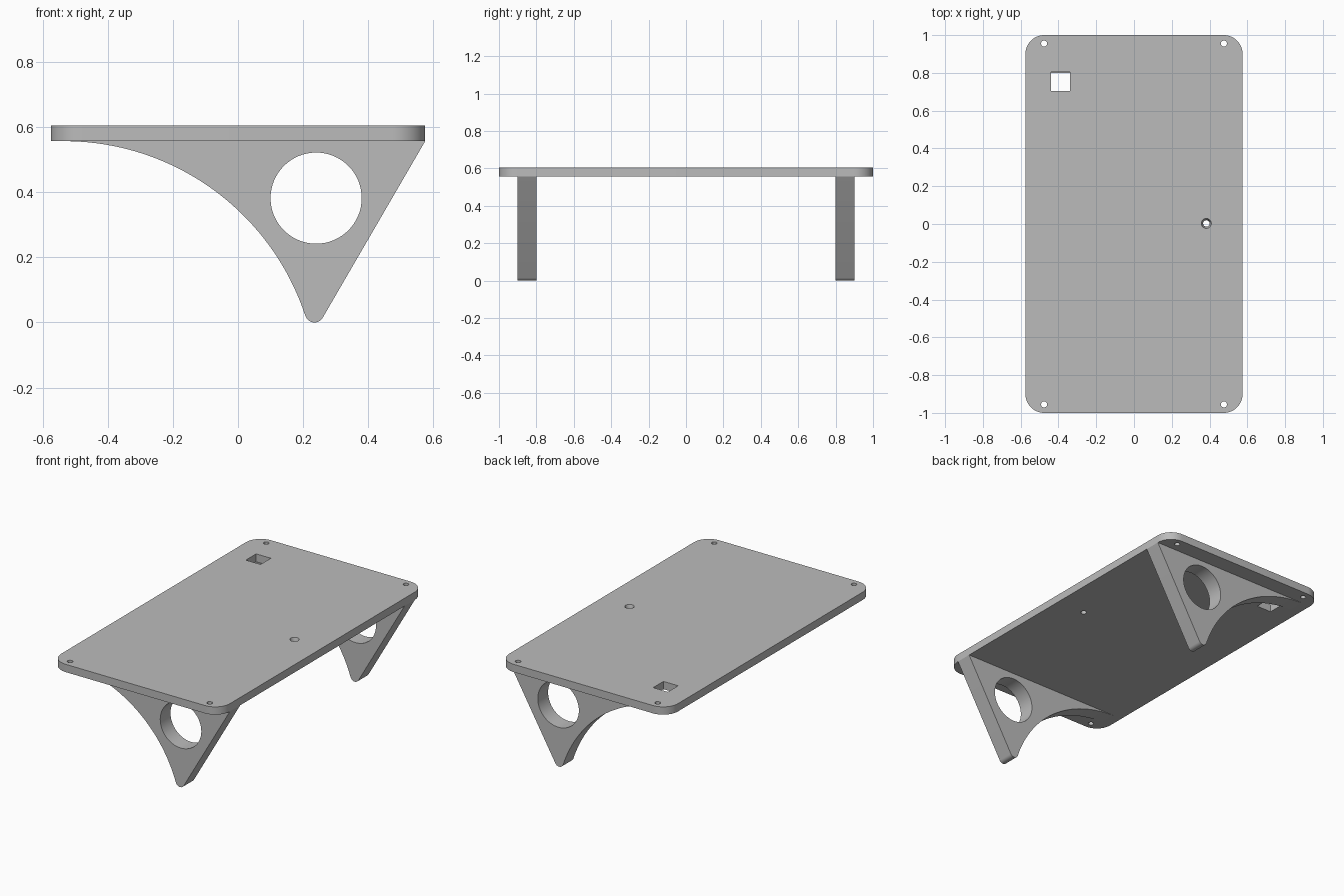
import bpy
import bmesh
from math import cos, sin, radians, atan2
from mathutils import Matrix, Vector

cube = bpy.data.objects.get("Cube")
if cube:
    bpy.data.objects.remove(cube, do_unlink=True)

TOP, UNDER = 0.605, 0.557      # tabletop heights
HALF_X, HALF_Y = 0.575, 1.0

grey = bpy.data.materials.new("plain grey")
grey.use_nodes = True
colour = (0.5, 0.5, 0.5, 1)
grey.diffuse_color = colour
grey.node_tree.nodes["Principled BSDF"].inputs["Base Color"].default_value = colour


def arc(cx, cy, r, start, end, steps):
    """Points along a circular arc, angles in degrees."""
    angles = [radians(start + (end - start) * i / steps) for i in range(steps + 1)]
    return [(cx + r * cos(a), cy + r * sin(a)) for a in angles]


def add_object(name, bm):
    bmesh.ops.recalc_face_normals(bm, faces=bm.faces)
    mesh = bpy.data.meshes.new(name)
    bm.to_mesh(mesh)
    bm.free()
    mesh.materials.append(grey)
    obj = bpy.data.objects.new(name, mesh)
    bpy.context.collection.objects.link(obj)
    return obj


def prism(name, points, depth, matrix):
    """Extrude a flat outline along its local z, then place it."""
    bm = bmesh.new()
    face = bm.faces.new([bm.verts.new((x, y, 0)) for x, y in points])
    grown = bmesh.ops.extrude_face_region(bm, geom=[face])["geom"]
    moved = [v for v in grown if isinstance(v, bmesh.types.BMVert)]
    bmesh.ops.translate(bm, verts=moved, vec=Vector((0, 0, depth)))
    bm.transform(matrix)
    return add_object(name, bm)


def cone(name, r_low, r_high, depth, matrix, sides=32):
    bm = bmesh.new()
    bmesh.ops.create_cone(bm, cap_ends=True, segments=sides, radius1=r_low,
                          radius2=r_high, depth=depth, matrix=matrix)
    return add_object(name, bm)


def cut(obj, cutters):
    """Subtract every cutter, then smooth the round walls."""
    bpy.ops.object.select_all(action="DESELECT")
    obj.select_set(True)
    bpy.context.view_layer.objects.active = obj
    for cutter in cutters:
        mod = obj.modifiers.new("opening", "BOOLEAN")
        mod.operation, mod.solver, mod.object = "DIFFERENCE", "EXACT", cutter
        bpy.ops.object.modifier_apply(modifier=mod.name)
        bpy.data.objects.remove(cutter, do_unlink=True)
    bpy.ops.object.shade_smooth_by_angle(angle=radians(30))


# Tabletop with rounded corners
R = 0.1
outline = []
for i, (sx, sy) in enumerate([(1, 1), (-1, 1), (-1, -1), (1, -1)]):
    outline += arc(sx * (HALF_X - R), sy * (HALF_Y - R), R, 90 * i, 90 * i + 90, 12)
tabletop = prism("tabletop", outline, TOP - UNDER, Matrix.Translation((0, 0, UNDER)))

# Openings: four screw holes, a square cable hole, a countersunk hole
middle = (TOP + UNDER) / 2
cutters = [cone("screw_hole", 0.016, 0.016, 0.2,
                Matrix.Translation((sx * 0.476, sy * 0.955, middle)))
           for sx in (-1, 1) for sy in (-1, 1)]
square = [(-0.44, 0.705), (-0.34, 0.705), (-0.34, 0.805), (-0.44, 0.805)]
cutters.append(prism("cable_hole", square, 0.2, Matrix.Translation((0, 0, 0.5))))
cutters.append(cone("countersunk_hole", 0.017, 0.017, 0.2,
                    Matrix.Translation((0.383, 0.003, middle))))
cutters.append(cone("countersink", 0.015, 0.027, 0.04,
                    Matrix.Translation((0.383, 0.003, TOP - 0.018))))
cut(tabletop, cutters)

# Bracket legs: concave sweep, rounded foot, straight slanted edge
sweep_x, sweep_r = -0.535, 0.781
sweep_z = UNDER - sweep_r
foot_x, foot_r = 0.235, 0.029
end = atan2(0.02 - sweep_z, 0.207 - sweep_x) * 180 / 3.14159
profile = arc(sweep_x, sweep_z, sweep_r, 90, end, 40)
profile += arc(foot_x, foot_r, foot_r, 180 + end, 330, 12)[1:]
profile.append((HALF_X, UNDER))

upright = Matrix.Rotation(radians(90), 4, "X")   # profile plane stands in x, z
for name, y in (("front_leg", -0.8), ("back_leg", 0.9)):
    leg = prism(name, profile, 0.1, Matrix.Translation((0, y, 0)) @ upright)
    hole = cone("leg_hole", 0.14, 0.14, 0.3,
                Matrix.Translation((0.24, y - 0.05, 0.382)) @ upright, 64)
    cut(leg, [hole])
